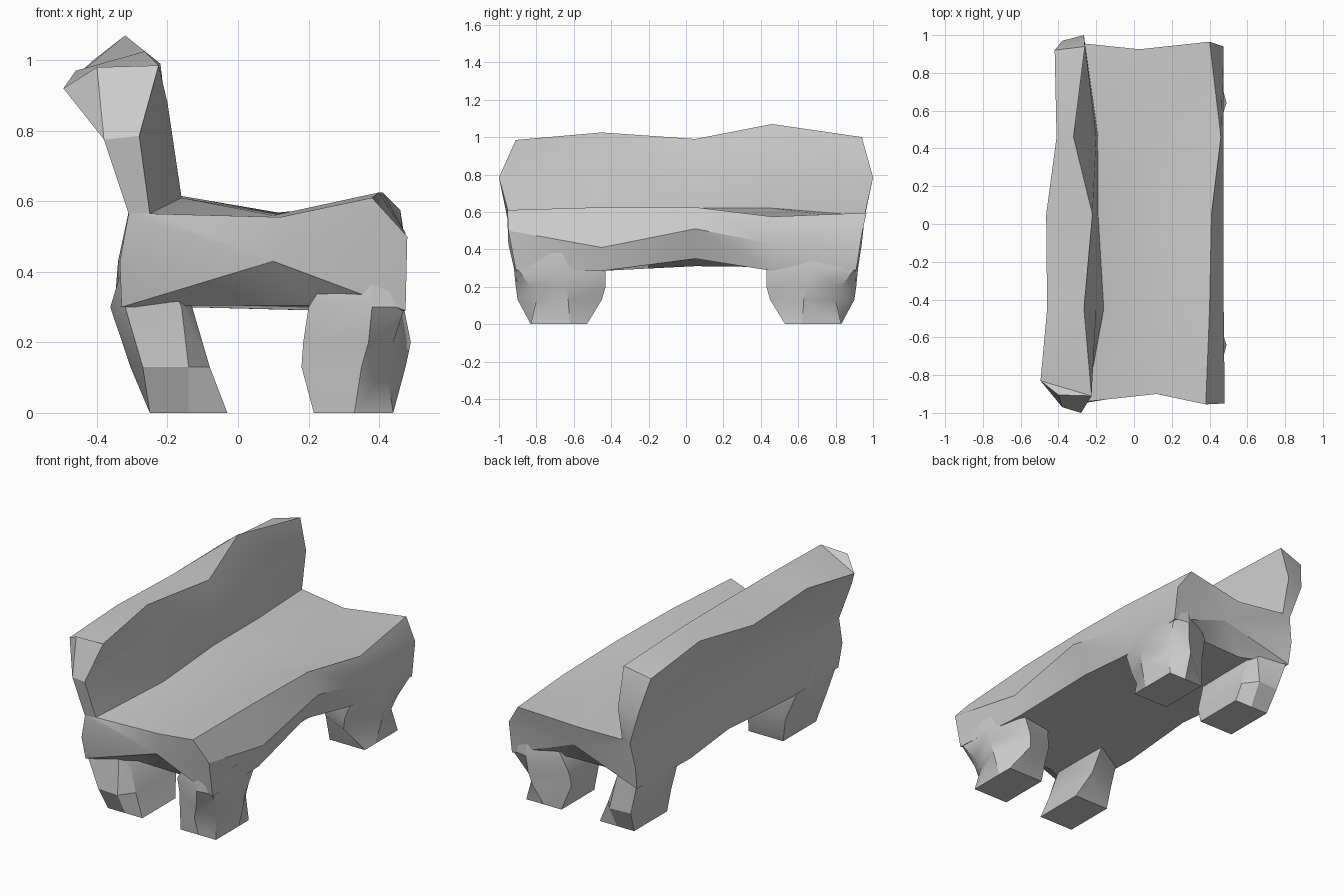
import bpy, bmesh


def make_object(name, bm):
    bmesh.ops.recalc_face_normals(bm, faces=bm.faces[:])
    mesh = bpy.data.meshes.new(name)
    bm.to_mesh(mesh)
    bm.free()
    obj = bpy.data.objects.new(name, mesh)
    bpy.context.collection.objects.link(obj)
    # Smooth shading with sharp edges kept
    bpy.ops.object.select_all(action='DESELECT')
    obj.select_set(True)
    bpy.context.view_layer.objects.active = obj
    bpy.ops.object.shade_smooth_by_angle(angle=0.5)


# Lengthwise rails of the bench: (x at 5 stations, z at 5 stations, front end y, back end y)
rails = [
    ([-.33, -.35, -.31, -.35, -.33], [.30, .305, .31, .305, .30], -.92, .92),    # back bottom
    ([-.335, -.34, -.32, -.34, -.335], [.43, .43, .43, .43, .43], -.95, .94),    # back waist
    ([-.31, -.31, -.31, -.31, -.31], [.565, .57, .57, .57, .57], -.955, .955),   # back above seat
    ([-.38, -.38, -.37, -.37, -.38], [.775, .80, .78, .80, .78], -.97, .97),     # back middle
    ([-.495, -.46, -.465, -.41, -.42], [.92, .97, .95, 1.0, .96], -.83, .92),    # top rear edge
    ([-.225, -.265, -.22, -.32, -.26], [.985, 1.025, .99, 1.07, 1.0], -.91, .94),  # top ridge
    ([-.28, -.20, -.20, -.20, -.265], [.785, .88, .78, .82, .785], -1.0, 1.0),   # backrest front
    ([-.25, -.16, -.19, -.19, -.26], [.565, .61, .62, .62, .58], -.94, .955),    # seat crease
    ([.12, .10, .13, .16, .03], [.555, .56, .56, .56, .56], -.90, .925),         # seat middle
    ([.38, .40, .41, .46, .40], [.61, .625, .625, .575, .595], -.955, .965),     # seat front edge
    ([.48, .475, .475, .475, .475], [.50, .41, .51, .43, .48], -.95, .94),       # front bulge
    ([.475, .45, .39, .43, .475], [.29, .285, .35, .285, .29], -.91, .91),       # front bottom
]

# Bench body
bm = bmesh.new()
grid = []
for xs, zs, y0, y1 in rails:
    ys = [y0, -.45, .05, .46, y1]
    grid.append([bm.verts.new((x, y, z)) for x, y, z in zip(xs, ys, zs)])
n = len(grid)
for i in range(n):
    a, b = grid[i], grid[(i + 1) % n]
    for k in range(4):
        if i == n - 1 and k in (0, 3):
            continue  # the ends of the underside are arched below
        bm.faces.new((a[k], a[k + 1], b[k + 1], b[k]))

# End caps: backrest bands, and a fan below the seat that folds in between the legs
for k, inner, side in ((0, 1, -1), (4, 3, 1)):
    c = [r[k] for r in grid]
    if side < 0:
        tip = bm.verts.new((-.40, -.905, .98))
        bm.faces.new((c[3], tip, c[5], c[6]))
        bm.faces.new((c[3], c[4], tip))
        bm.faces.new((c[4], c[5], tip))
    else:
        bm.faces.new((c[3], c[4], c[5], c[6]))
    bm.faces.new((c[2], c[3], c[6], c[7]))
    hub = bm.verts.new((.10, side * .89, .43))
    f0 = bm.verts.new((-.08, side * .80, .305))
    f1 = bm.verts.new((.24, side * .81, .305))
    loop = [f1, f0] + [c[j] for j in (0, 1, 2, 7, 8, 9, 10, 11)]
    for j in range(len(loop)):
        bm.faces.new((hub, loop[j], loop[(j + 1) % len(loop)]))
    p, q = grid[0][inner], grid[11][inner]
    bm.faces.new((c[0], p, f0))
    bm.faces.new((p, q, f1, f0))
    bm.faces.new((q, c[11], f1))
make_object("bench_body", bm)

# Leg levels: (height, six x, six y); square feet twisting into rotated shins
front_levels = [
    (0, (.215, .33, .44, .44, .44, .215), (.83, .83, .83, .62, .53, .53)),
    (.13, (.18, .35, .42, .475, .36, .19), (.79, .90, .80, .63, .45, .53)),
    (.20, (.185, .37, .44, .49, .38, .19), (.80, .91, .83, .64, .43, .50)),
    (.30, (.20, .38, .473, .47, .42, .22), (.84, .92, .905, .67, .43, .47)),
    (.38, (.25, .38, .47, .465, .42, .28), (.84, .91, .91, .67, .48, .52)),
]
back_levels = [
    (0, (-.03, -.14, -.25, -.25, -.25, -.03), (.83, .83, .83, .67, .53, .53)),
    (.13, (-.08, -.14, -.27, -.305, -.27, -.08), (.82, .90, .89, .70, .52, .45)),
    (.30, (-.13, -.16, -.32, -.362, -.33, -.13), (.80, .86, .91, .72, .55, .43)),
    (.39, (-.18, -.20, -.32, -.335, -.32, -.18), (.80, .86, .91, .72, .60, .50)),
]


def leg(name, levels, side):
    bm = bmesh.new()
    rings = [[bm.verts.new((x, y * side, z)) for x, y in zip(xs, ys)]
             for z, xs, ys in levels]
    for a, b in zip(rings, rings[1:]):
        for j in range(6):
            k = (j + 1) % 6
            bm.faces.new((a[j], a[k], b[k], b[j]))
    bm.faces.new(rings[0])
    bm.faces.new(rings[-1])
    make_object(name, bm)


# Four stubby legs
for side, label in ((-1, "right"), (1, "left")):
    leg("front_leg_" + label, front_levels, side)
    leg("back_leg_" + label, back_levels, side)
